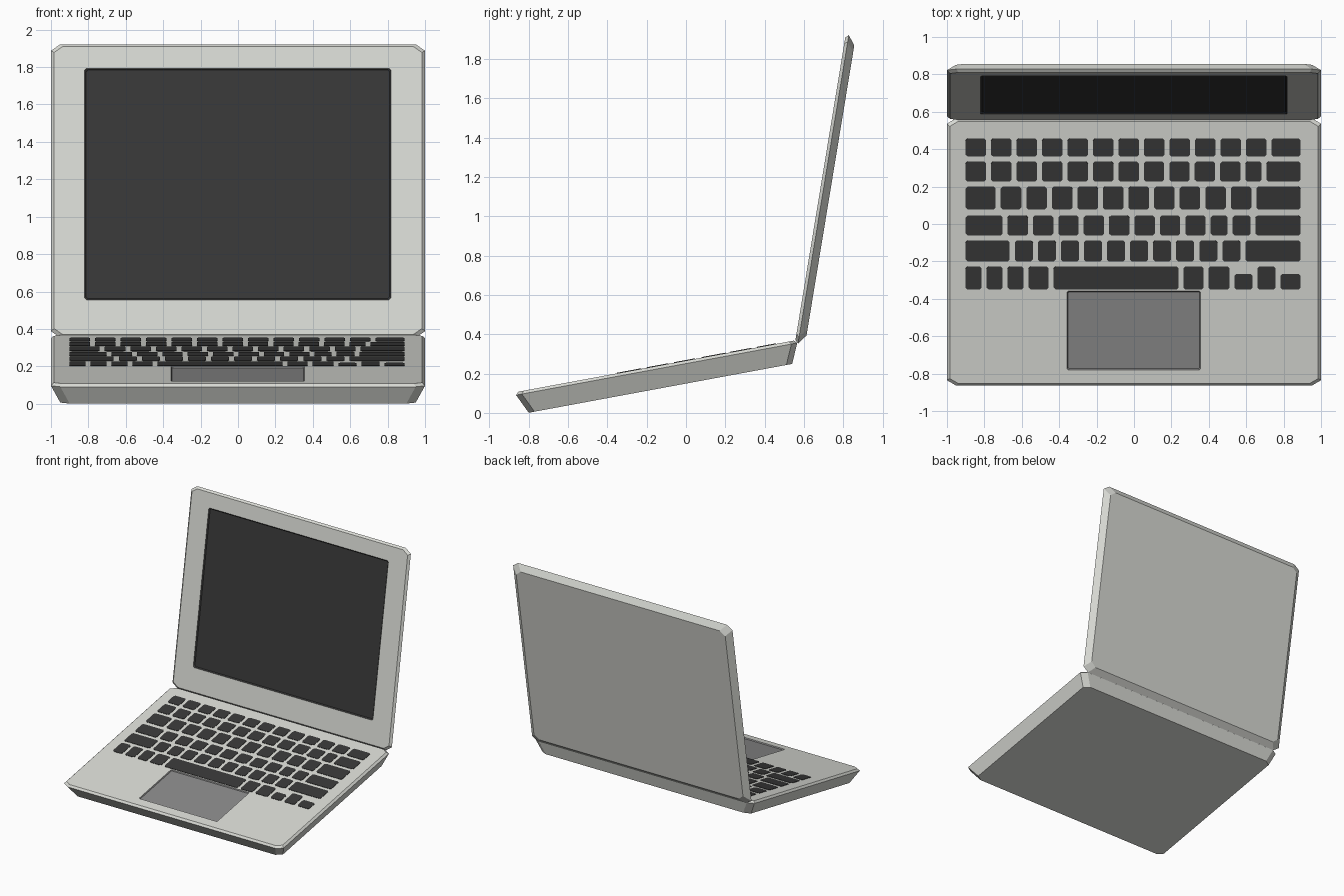
import bpy, bmesh, math
from mathutils import Matrix

if "Cube" in bpy.data.objects:
    bpy.data.objects.remove(bpy.data.objects["Cube"])


def material(name, rgb):
    m = bpy.data.materials.new(name)
    m.diffuse_color = (*rgb, 1)
    m.use_nodes = True
    m.node_tree.nodes["Principled BSDF"].inputs["Base Color"].default_value = m.diffuse_color
    return m


SHELL = material("pale_grey_shell", (0.69, 0.70, 0.66))
DARK = material("near_black", (0.039, 0.039, 0.039))
PAD = material("mid_grey", (0.25, 0.25, 0.25))


def outline(x0, x1, v0, v1, cx, cv):
    """Rectangle with cut corners, anticlockwise."""
    return [(x0 + cx, v0), (x1 - cx, v0), (x1, v0 + cv), (x1, v1 - cv),
            (x1 - cx, v1), (x0 + cx, v1), (x0, v1 - cv), (x0, v0 + cv)]


def loft(bm, rings, closed_bottom=True, inner=0):
    """Skin rings of (x0, x1, v0, v1, cx, cv, height); the last `inner` bands and the
    top cap take the second material."""
    loops = [[bm.verts.new((x, v, r[6])) for x, v in outline(*r[:6])] for r in rings]
    if closed_bottom:
        bm.faces.new(loops[0][::-1])
    for k, (a, b) in enumerate(zip(loops, loops[1:])):
        for i in range(8):
            j = (i + 1) % 8
            f = bm.faces.new((a[i], a[j], b[j], b[i]))
            f.material_index = int(inner > 0 and k >= len(loops) - 1 - inner)
    bm.faces.new(loops[-1]).material_index = int(inner > 0)


def finish(bm, name, mats, place):
    me = bpy.data.meshes.new(name)
    bm.to_mesh(me)
    bm.free()
    for m in mats:
        me.materials.append(m)
    ob = bpy.data.objects.new(name, me)
    ob.matrix_world = place
    bpy.context.collection.objects.link(ob)
    return ob


def placed(y, z, degrees):
    return Matrix.Translation((0, y, z)) @ Matrix.Rotation(math.radians(degrees), 4, 'X')


BASE = placed(-0.81, -0.001, 10.5)
LID = placed(0.57, 0.353, 80.65)

# base: sloped underside, rim, bevelled deck, sunken touchpad
bm = bmesh.new()
loft(bm, [(-0.95, 0.95, 0.01, 1.373, 0.05, 0.03, 0),
          (-1, 1, -0.037, 1.418, 0.05, 0.03, 0.1),
          (-0.985, 0.985, -0.022, 1.403, 0.045, 0.027, 0.115),
          (-0.357, 0.355, 0.052, 0.48, 0.006, 0.006, 0.115),
          (-0.352, 0.350, 0.057, 0.475, 0.006, 0.006, 0.107)], inner=1)
finish(bm, "base_with_touchpad", [SHELL, PAD], BASE)

# lid: sloped back, rim, bevelled front frame, sunken screen
bm = bmesh.new()
loft(bm, [(-0.953, 0.953, 0.047, 1.543, 0.045, 0.035, -0.036),
          (-1, 1, 0, 1.59, 0.05, 0.035, 0),
          (-0.983, 0.983, 0.015, 1.575, 0.045, 0.032, 0.016),
          (-0.82, 0.818, 0.203, 1.457, 0.01, 0.01, 0.016),
          (-0.812, 0.81, 0.211, 1.449, 0.01, 0.01, 0.007)], inner=1)
finish(bm, "lid_with_screen", [SHELL, DARK], LID)

# keys: rows of (near y, far y, key widths); a negative width is a half-height key
rows = [(0.361, 0.457, [20.5] * 12 + [29]),
        (0.227, 0.334, [20.5] * 11 + [16, 34]),
        (0.078, 0.200, [30] + [20.5] * 10 + [44]),
        (-0.061, 0.045, [37] + [20.4] * 8 + [17, 18, 45]),
        (-0.200, -0.088, [44] + [18] * 10 + [55]),
        (-0.350, -0.227, [16, 16, 16, 20, 125, 20, 21, -18, 18, -20])]
GAP, LEFT, SPAN = 0.027, -0.90, 1.79
bm = bmesh.new()
for near, far, widths in rows:
    v0, v1 = (near + 0.831) / 0.983, (far + 0.831) / 0.983
    scale = (SPAN - GAP * (len(widths) - 1)) / sum(abs(w) for w in widths)
    x = LEFT
    for w in widths:
        x1 = x + abs(w) * scale
        top = v1 if w > 0 else v1 - 0.04
        loft(bm, [(x, x1, v0, top, 0.01, 0.01, 0.1145),
                  (x, x1, v0, top, 0.01, 0.01, 0.118)], closed_bottom=False)
        x = x1 + GAP
finish(bm, "keyboard_keys", [DARK], BASE)
